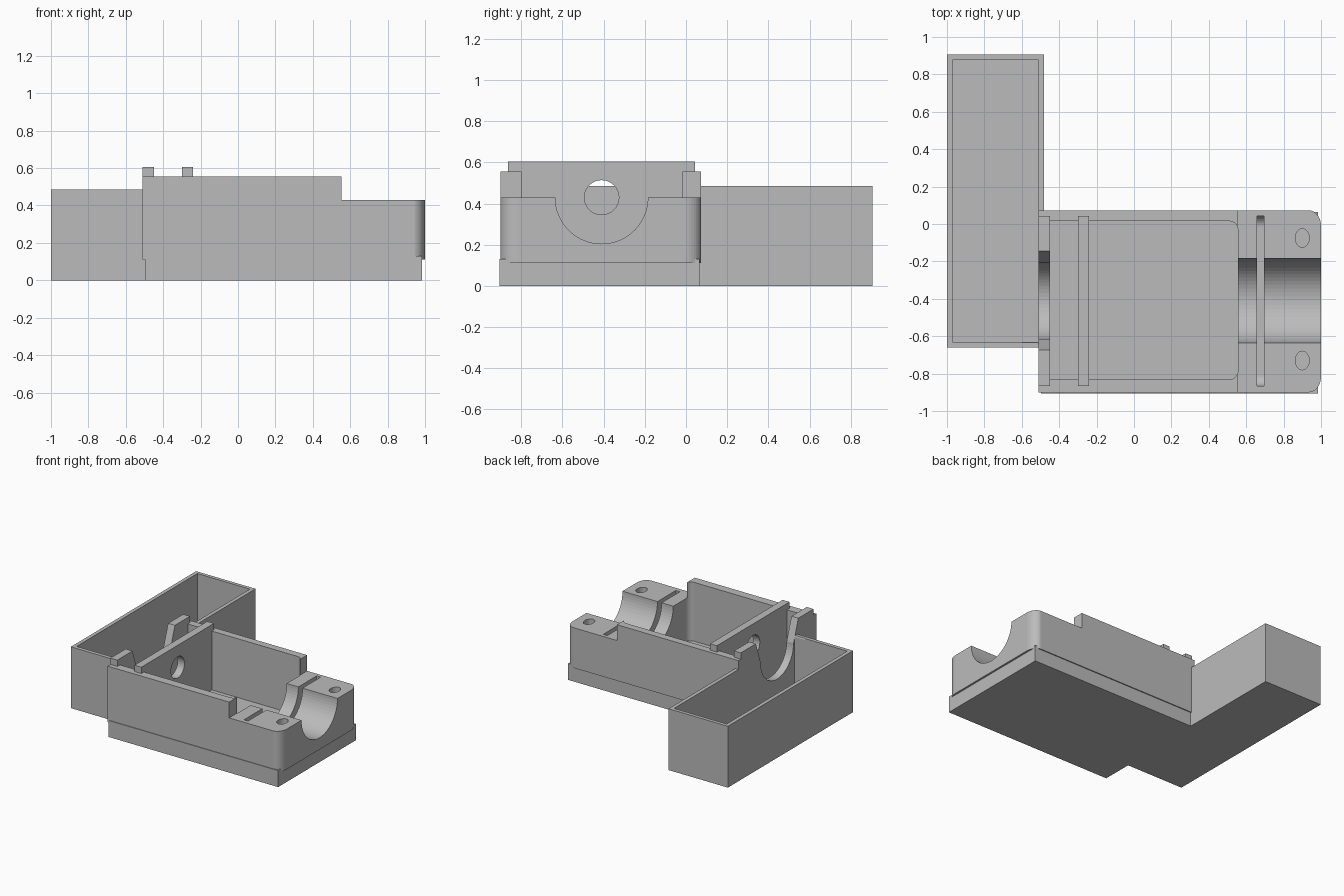
import bpy, bmesh, math

if "Cube" in bpy.data.objects:
    bpy.data.objects.remove(bpy.data.objects["Cube"])

CY, CZ = -0.41, 0.43          # axis of the cable channel

grey = bpy.data.materials.new("light grey plastic")
grey.diffuse_color = (0.5, 0.5, 0.5, 1)
grey.use_nodes = True
grey.node_tree.nodes["Principled BSDF"].inputs["Base Color"].default_value = grey.diffuse_color


def arc(cx, cy, rx, ry, a0, a1, n):
    return [(cx + rx * math.cos(math.radians(a0 + (a1 - a0) * i / n)),
             cy + ry * math.sin(math.radians(a0 + (a1 - a0) * i / n)))
            for i in range(n + 1)]


def prism(name, pts, axis, lo, hi):
    """Extrude a closed profile along x (profile y,z) or z (profile x,y)."""
    place = (lambda p, t: (t, p[0], p[1])) if axis == 'x' else (lambda p, t: (p[0], p[1], t))
    bm = bmesh.new()
    a = [bm.verts.new(place(p, lo)) for p in pts]
    b = [bm.verts.new(place(p, hi)) for p in pts]
    bm.faces.new(a)
    bm.faces.new(b)
    for i in range(len(pts)):
        j = (i + 1) % len(pts)
        bm.faces.new((a[i], a[j], b[j], b[i]))
    bmesh.ops.recalc_face_normals(bm, faces=bm.faces[:])
    me = bpy.data.meshes.new(name)
    bm.to_mesh(me)
    bm.free()
    me.materials.append(grey)
    ob = bpy.data.objects.new(name, me)
    bpy.context.collection.objects.link(ob)
    return ob


def box(name, x0, x1, y0, y1, z0, z1):
    return prism(name, [(x0, y0), (x1, y0), (x1, y1), (x0, y1)], 'z', z0, z1)


def boolean(ob, other, op='DIFFERENCE'):
    m = ob.modifiers.new(op, 'BOOLEAN')
    m.operation, m.object, m.solver = op, other, 'EXACT'
    bpy.context.view_layer.objects.active = ob
    bpy.ops.object.modifier_apply(modifier=m.name)
    bpy.data.objects.remove(other, do_unlink=True)


def rounded_end(x0, x1, y0, y1, rx, ry, n=10):
    """Rectangle whose two corners on the x1 side are rounded."""
    return ([(x0, y1), (x0, y0)] + arc(x1 - rx, y0 + ry, rx, ry, -90, 0, n)
            + arc(x1 - rx, y1 - ry, rx, ry, 0, 90, n))


def saddle(lo, hi):
    """Half-round notch with flared sides."""
    pts = arc(CY, CZ, 0.205, 0.205, 180, 360, 32)
    pts += [(CY + 0.265, 0.605), (CY + 0.265, 0.7), (CY - 0.265, 0.7), (CY - 0.265, 0.605)]
    return prism("saddle_cutter", pts, 'x', lo, hi)


# Housing: upper shell with rounded end, on a square-cornered base slab
housing = prism("housing", rounded_end(-0.51, 1.0, -0.9, 0.073, 0.065, 0.085), 'z', 0.112, 0.555)
boolean(housing, box("base_slab", -0.498, 0.985, -0.905, 0.065, 0, 0.13), 'UNION')

# Open compartment and lowered clamp block
boolean(housing, prism("cavity", rounded_end(-0.45, 0.556, -0.832, 0.015, 0.045, 0.05), 'z', 0.09, 1))
boolean(housing, box("step", 0.553, 1.2, -1.1, 0.3, CZ, 1))

# Cross ribs: end rib over the end wall, and inner partition
boolean(housing, box("end_rib", -0.51, -0.45, -0.865, 0.043, 0.5, 0.605), 'UNION')
boolean(housing, box("partition", -0.30, -0.24, -0.865, 0.043, 0.07, 0.605), 'UNION')
boolean(housing, saddle(-0.6, -0.4))
boolean(housing, prism("cable_hole", arc(CY, CZ, 0.084, 0.084, 0, 348.75, 31), 'x', -0.35, -0.2))

# Half-round channel through the clamp block
channel = arc(CY, CZ, 0.225, 0.225, 180, 360, 32) + [(CY + 0.225, 0.6), (CY - 0.225, 0.6)]
boolean(housing, prism("channel", channel, 'x', 0.5, 1.1))

# Thin seal slot with rounded lower corners
slot = ([(0.043, 0.6), (-0.865, 0.6)] + arc(-0.805, 0.18, 0.06, 0.06, 180, 270, 8)
        + arc(-0.017, 0.18, 0.06, 0.06, 270, 360, 8))
boolean(housing, prism("seal_slot", slot, 'x', 0.658, 0.694))

# Screw holes
for y in (-0.075, -0.73):
    boolean(housing, prism("screw_hole", arc(0.9, y, 0.037, 0.05, 0, 345, 23), 'z', 0.14, 0.6))

# Long side tray, open at the top, with its wall notched at the saddle
tray = box("side_tray", -1.0, -0.48, -0.66, 0.905, 0, 0.485)
boolean(tray, box("tray_cavity", -0.97, -0.51, -0.63, 0.877, 0.03, 1))
boolean(tray, saddle(-0.6, -0.4))
